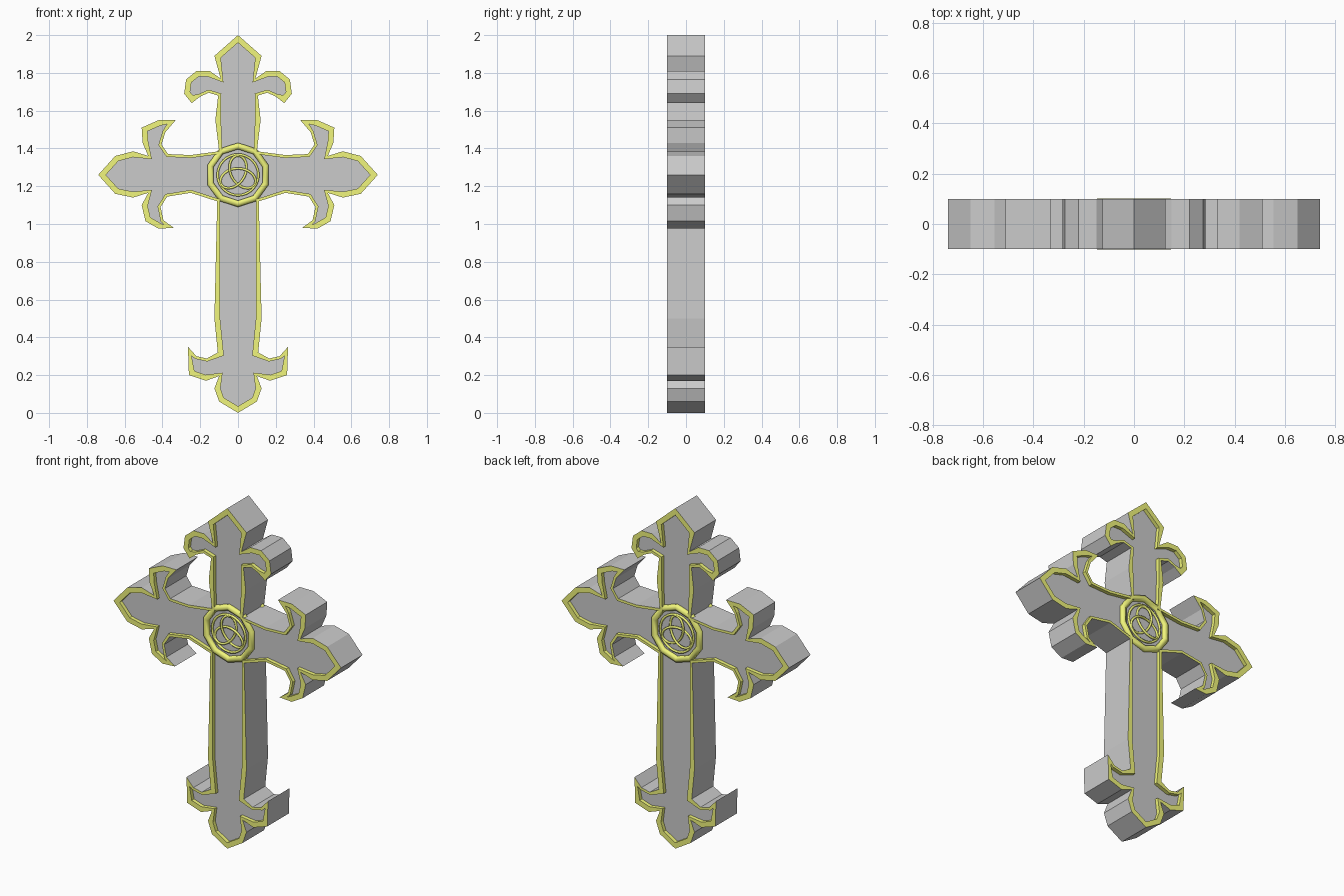
import bpy, bmesh, math
from mathutils import Vector

if "Cube" in bpy.data.objects:
    bpy.data.objects.remove(bpy.data.objects["Cube"])

HALF = 0.1       # half thickness
RIM = 0.03       # gold border width
RECESS = 0.022   # panel depth below the border
CZ = 1.26        # emblem height

gold = bpy.data.materials.new("gold")
gold.diffuse_color = (0.88, 0.92, 0.2, 1)
gold.use_nodes = True
gold.node_tree.nodes["Principled BSDF"].inputs["Base Color"].default_value = gold.diffuse_color

# Right half of the outline (x, z), from top tip down to bottom tip
half = [
    (0, 2.0), (.125, 1.89), (.092, 1.77), (.15, 1.81), (.22, 1.81), (.275, 1.765),
    (.285, 1.69), (.245, 1.64), (.20, 1.675), (.155, 1.695), (.105, 1.68),
    (.12, 1.55), (.10, 1.385), (.25, 1.365), (.37, 1.37), (.405, 1.42), (.385, 1.485),
    (.33, 1.55), (.42, 1.55), (.51, 1.51), (.505, 1.43), (.475, 1.36), (.555, 1.385),
    (.65, 1.36), (.74, 1.26), (.65, 1.16), (.555, 1.14), (.475, 1.165), (.55, 1.10),
    (.49, 1.015), (.42, .975), (.34, .98), (.395, 1.02), (.41, 1.09), (.375, 1.145),
    (.25, 1.165), (.11, 1.12), (.125, .5), (.107, .32), (.165, .288), (.22, .30),
    (.265, .35), (.26, .20), (.17, .17), (.10, .195), (.125, .13), (.10, .06), (0, 0),
]
half[28] = (.51, 1.10)
# The border narrows at notches and inside the curls
thin = {2, 8, 9, 10, 12, 13, 14, 15, 16, 21, 27, 32, 33, 34, 35, 36, 39, 40, 44}
width = [RIM * (.5 if i in thin else 1) for i in range(len(half))]
outer = half + [(-x, z) for x, z in reversed(half[1:-1])]
width += width[-2:0:-1]


def inset(pts, widths):
    """Offset a clockwise outline inward, limiting long mitres."""
    res = []
    n = len(pts)
    for i, d in enumerate(widths):
        p = Vector(pts[i])
        a = (p - Vector(pts[i - 1])).normalized()
        b = (Vector(pts[(i + 1) % n]) - p).normalized()
        na, nb = Vector((a.y, -a.x)), Vector((b.y, -b.x))
        m = (na + nb).normalized()
        res.append(tuple(p + m * min(d / max(m.dot(na), .2), d * 1.7)))
    return res


inner = inset(outer, width)


def finish(bm, name, mat=None):
    me = bpy.data.meshes.new(name)
    bm.to_mesh(me)
    bm.free()
    ob = bpy.data.objects.new(name, me)
    bpy.context.collection.objects.link(ob)
    if mat:
        me.materials.append(mat)
    return ob


def loop(bm, pts, y):
    return [bm.verts.new((x, y, z)) for x, z in pts]


def bridge(bm, a, b):
    n = len(a)
    for i in range(n):
        j = (i + 1) % n
        bm.faces.new((a[i], a[j], b[j], b[i]))


# Grey body: outer wall closed by recessed panels that run under the border
bm = bmesh.new()
rings = [loop(bm, outer, y) for y in (-HALF, -HALF + RECESS, HALF - RECESS, HALF)]
for a, b in zip(rings, rings[1:]):
    bridge(bm, a, b)
bmesh.ops.recalc_face_normals(bm, faces=bm.faces)
right = max(bm.faces, key=lambda f: f.calc_center_median().x)
if right.normal.x < 0:
    bmesh.ops.reverse_faces(bm, faces=bm.faces)
panels = []
for s, ring in ((-1, rings[1]), (1, rings[2])):
    f = bm.faces.new(ring)
    f.normal_update()
    if f.normal.y * s < 0:
        f.normal_flip()
    panels.append(f)
bmesh.ops.triangulate(bm, faces=panels, ngon_method='EAR_CLIP')
finish(bm, "cross_body")

# Gold border on both faces, with its inner wall
for s, name in ((-1, "front_border"), (1, "back_border")):
    bm = bmesh.new()
    o = loop(bm, outer, s * HALF)
    i = loop(bm, inner, s * HALF)
    p = loop(bm, inner, s * (HALF - RECESS))
    bridge(bm, o, i)
    bridge(bm, i, p)
    bm.normal_update()
    bm.faces.ensure_lookup_table()
    if bm.faces[0].normal.y * s < 0:
        bmesh.ops.reverse_faces(bm, faces=bm.faces)
    finish(bm, name, gold)


def wire(name, pts, r):
    """Closed round wire through 3D points."""
    cu = bpy.data.curves.new(name, 'CURVE')
    cu.dimensions = '3D'
    cu.bevel_depth = r
    cu.bevel_resolution = 1
    sp = cu.splines.new('POLY')
    sp.points.add(len(pts) - 1)
    for q, c in zip(sp.points, pts):
        q.co = (*c, 1)
    sp.use_cyclic_u = True
    cu.materials.append(gold)
    ob = bpy.data.objects.new(name, cu)
    bpy.context.collection.objects.link(ob)


def circle(r, y, n):
    return [(r * math.sin(2 * math.pi * k / n), y, CZ + r * math.cos(2 * math.pi * k / n))
            for k in range(n)]


# Round emblem on both faces: heavy ring, thin ring and trefoil knot
for s, side in ((-1, "front"), (1, "back")):
    wire(side + "_emblem_ring", circle(.153, s * .081, 10), .02)
    wire(side + "_emblem_circle", circle(.108, s * .085, 32), .007)
    knot = []
    for k in range(72):
        t = 2 * math.pi * k / 72
        knot.append((.034 * (math.sin(t) + 2 * math.sin(2 * t)),
                     s * (.085 + .006 * math.sin(3 * t)),
                     CZ - .034 * (math.cos(t) - 2 * math.cos(2 * t))))
    wire(side + "_emblem_knot", knot, .007)
